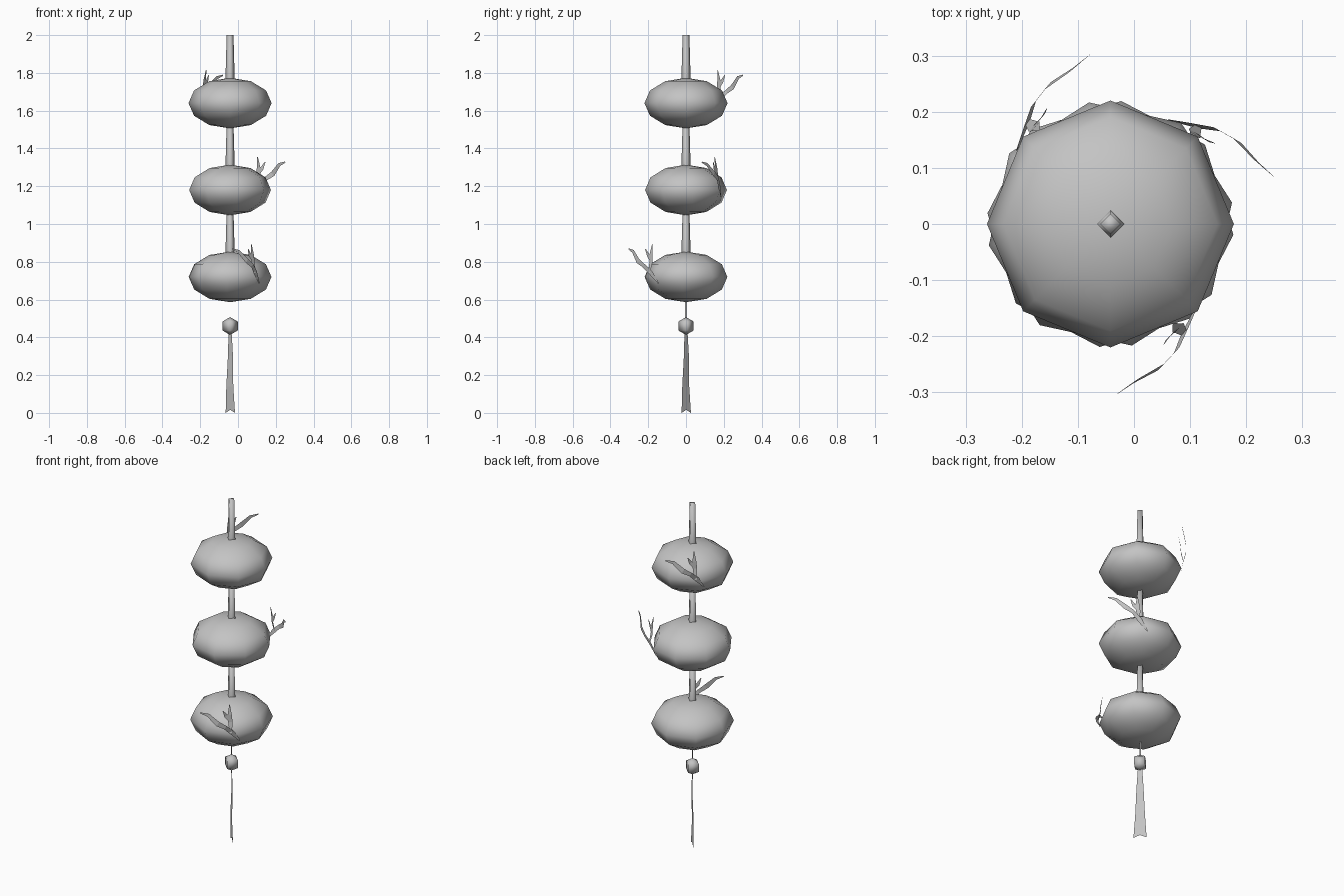
import bpy
from math import radians
from mathutils import Vector, Matrix

cube = bpy.data.objects.get("Cube")
if cube:
    bpy.data.objects.remove(cube, do_unlink=True)

# One plain grey for everything
grey = bpy.data.materials.new("plain_grey")
grey.use_nodes = True
colour = (0.55, 0.55, 0.55, 1)
grey.diffuse_color = colour
grey.node_tree.nodes["Principled BSDF"].inputs["Base Color"].default_value = colour

AXIS_X = -0.042
LANTERNS = [("lower", 0.72, -5, 0), ("middle", 1.18, 10, 104), ("upper", 1.64, 0, 185)]


def finish(obj, name):
    obj.name = name
    obj.data.materials.clear()
    obj.data.materials.append(grey)
    return obj


def mesh_object(name, verts, faces):
    mesh = bpy.data.meshes.new(name)
    mesh.from_pydata(verts, [], faces)
    mesh.update()
    obj = bpy.data.objects.new(name, mesh)
    bpy.context.collection.objects.link(obj)
    return finish(obj, name)


def ribbon(points, normal):
    """Flat strip through (position, half width) points, lying across the normal."""
    verts, faces = [], []
    for i, (p, w) in enumerate(points):
        before = Vector(points[max(i - 1, 0)][0])
        after = Vector(points[min(i + 1, len(points) - 1)][0])
        side = (after - before).cross(normal).normalized() * w
        verts += [Vector(p) - side, Vector(p) + side]
        if i:
            n = 2 * i
            faces.append((n - 2, n - 1, n + 1, n))
    return verts, faces


# Twig strands, in the frame of a lantern: stem, upright branch, small fork
STRANDS = [
    [((0.155, -0.145, -0.035), 0.003), ((0.135, -0.185, 0.02), 0.013),
     ((0.118, -0.225, 0.06), 0.011), ((0.09, -0.255, 0.085), 0.014),
     ((0.045, -0.28, 0.135), 0.009), ((0.01, -0.304, 0.148), 0.003)],
    [((0.132, -0.195, 0.02), 0.006), ((0.122, -0.185, 0.08), 0.012),
     ((0.118, -0.185, 0.12), 0.011), ((0.112, -0.178, 0.175), 0.002)],
    [((0.12, -0.188, 0.09), 0.008), ((0.105, -0.2, 0.115), 0.01),
     ((0.095, -0.215, 0.148), 0.002)],
]


def twig(name, z, turn):
    verts, faces = [], []
    for strand in STRANDS:
        v, f = ribbon(strand, Vector((0.7, -0.7, 0)))
        faces += [[i + len(verts) for i in face] for face in f]
        verts += v
    place = Matrix.Translation((AXIS_X, 0, z)) @ Matrix.Rotation(radians(turn), 4, "Z")
    mesh_object(name, [place @ p for p in verts], faces)


def rod(name, bottom, top):
    bpy.ops.mesh.primitive_cone_add(vertices=4, radius1=0.025, radius2=0.018,
                                    depth=top - bottom,
                                    location=(AXIS_X, 0, (top + bottom) / 2))
    obj = finish(bpy.context.object, name)
    bpy.ops.object.shade_smooth_by_angle(angle=radians(91))
    return obj


# Lanterns, each with a rod above and a twig
tops = [z - 0.11 for _, z, _, _ in LANTERNS[1:]] + [2.0]
for (label, z, spin, turn), top in zip(LANTERNS, tops):
    bpy.ops.mesh.primitive_uv_sphere_add(segments=8, ring_count=6, radius=1,
                                         location=(AXIS_X, 0, z),
                                         rotation=(0, 0, radians(spin)))
    body = finish(bpy.context.object, label + "_lantern")
    body.scale = (0.22, 0.22, 0.134)
    bpy.ops.object.shade_smooth()
    rod(label + "_rod", z + 0.11, top)
    twig(label + "_twig", z, turn)

# String between the lowest lantern and the bead
mesh_object("string", *ribbon([((AXIS_X, 0, 0.49), 0.006), ((AXIS_X, 0, 0.61), 0.006)],
                              Vector((1, 0, 0))))

# Eight-sided bead: two pyramids base to base
bpy.ops.mesh.primitive_uv_sphere_add(segments=4, ring_count=2, radius=0.047,
                                     location=(AXIS_X, 0, 0.46))
finish(bpy.context.object, "bead")
bpy.ops.object.shade_smooth()

# Flat tassel with a notched end, widening downward on a diagonal plane
rows = [(0.435, 0.011, 0.0), (0.3, 0.019, 0.003), (0.14, 0.026, -0.002), (0.0, 0.035, 0.002)]
across, out = Vector((0.7071, -0.7071, 0)), Vector((0.7071, 0.7071, 0))
verts, faces = [], []
for i, (z, w, bow) in enumerate(rows):
    centre = Vector((AXIS_X, 0, z)) + out * bow
    notch = Vector((0, 0, 0.016 if i == len(rows) - 1 else 0))
    verts += [centre - across * w, centre + notch, centre + across * w]
    if i:
        n = 3 * i
        faces += [(n - 3, n - 2, n + 1, n), (n - 2, n - 1, n + 2, n + 1)]
mesh_object("tassel", verts, faces)
